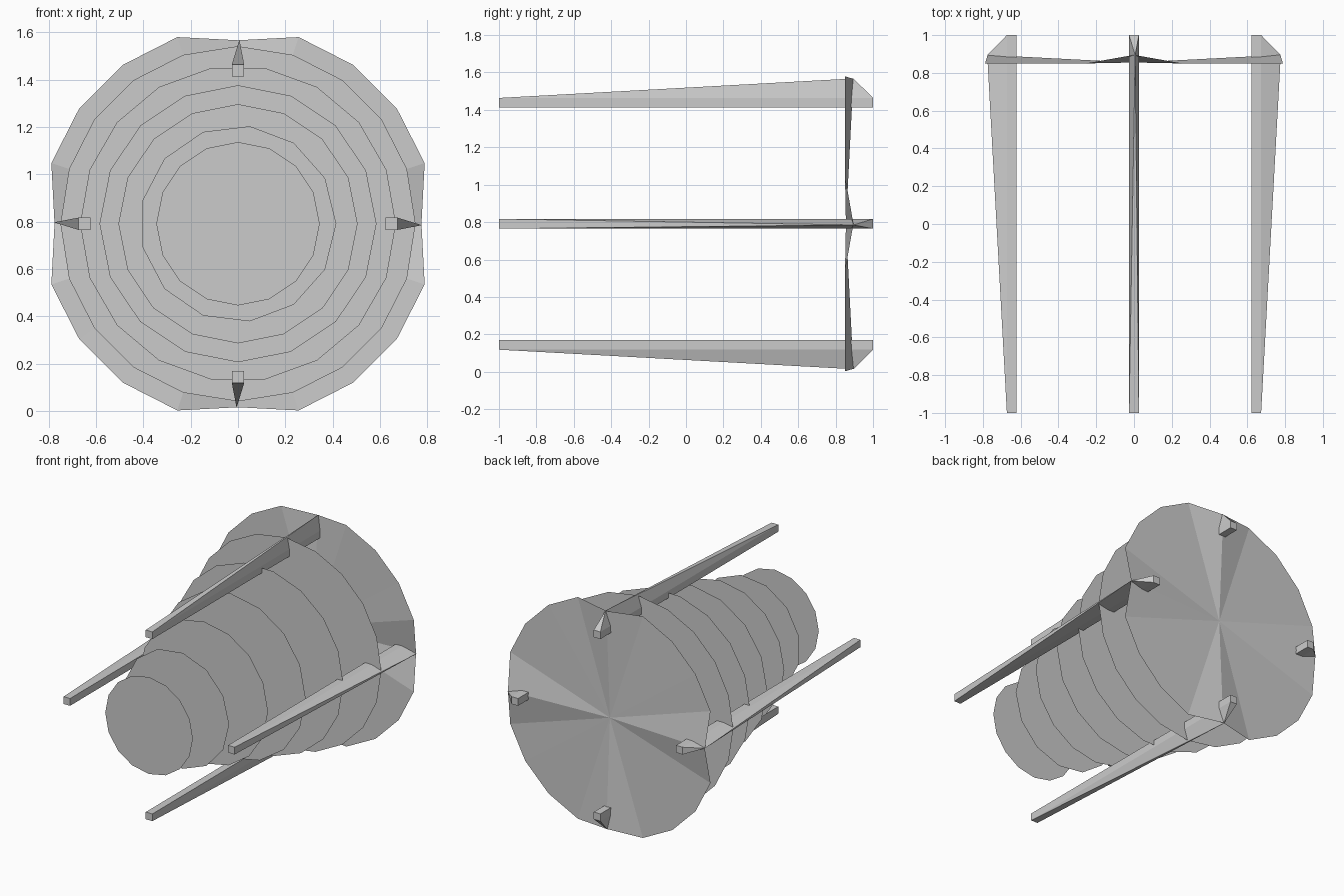
import bpy
import bmesh
from math import sin, cos, pi

if "Cube" in bpy.data.objects:
    bpy.data.objects.remove(bpy.data.objects["Cube"])

CZ = 0.791  # height of the centre axis


def make_object(name, verts, faces, fix_normals=False):
    mesh = bpy.data.meshes.new(name)
    mesh.from_pydata(verts, [], faces)
    if fix_normals:
        bm = bmesh.new()
        bm.from_mesh(mesh)
        bmesh.ops.recalc_face_normals(bm, faces=bm.faces)
        bm.to_mesh(mesh)
        bm.free()
    obj = bpy.data.objects.new(name, mesh)
    bpy.context.collection.objects.link(obj)
    return obj


# Paper-thin flat discs, growing towards the back
discs = [(0.345, 16), (0.415, 13), (0.505, 16), (0.585, 16), (0.667, 18), (0.75, 20)]
for i, (r, n) in enumerate(discs):
    y = -1 + 0.308 * i
    ring = [(r * cos(2 * pi * k / n), y, CZ + r * sin(2 * pi * k / n)) for k in range(n)]
    make_object(f"disc_{i + 1}", ring, [tuple(range(n))])

# Back disc: fan whose four rim points at the rods are pulled in and back
n = 20
verts = [(0, 0.855, CZ)]
for k in range(n):
    r, y = (0.775, 0.895) if k % 5 == 0 else (0.829, 0.85)
    a = 2 * pi * k / n
    verts.append((r * cos(a), y, CZ + r * sin(a)))
make_object("back_disc", verts, [(0, 1 + k, 1 + (k + 1) % n) for k in range(n)])

# Four rods: square bars whose outer side rises to a point near the back
W, INNER, OUTER = 0.026, 0.622, 0.673
bar = [(x, y, z) for y in (-1, 1) for x, z in ((-W, INNER), (W, INNER), (W, OUTER), (-W, OUTER))]
bar.append((0.006, 0.895, 0.777))
bar_faces = [(0, 1, 2, 3), (7, 6, 5, 4), (0, 4, 5, 1), (1, 5, 6, 2), (3, 7, 4, 0),
             (2, 6, 8), (6, 7, 8), (7, 3, 8), (3, 2, 8)]
for i, name in enumerate(("top_rod", "left_rod", "bottom_rod", "right_rod")):
    c, s = cos(i * pi / 2), sin(i * pi / 2)
    make_object(name, [(x * c - z * s, y, CZ + x * s + z * c) for x, y, z in bar], bar_faces, True)
